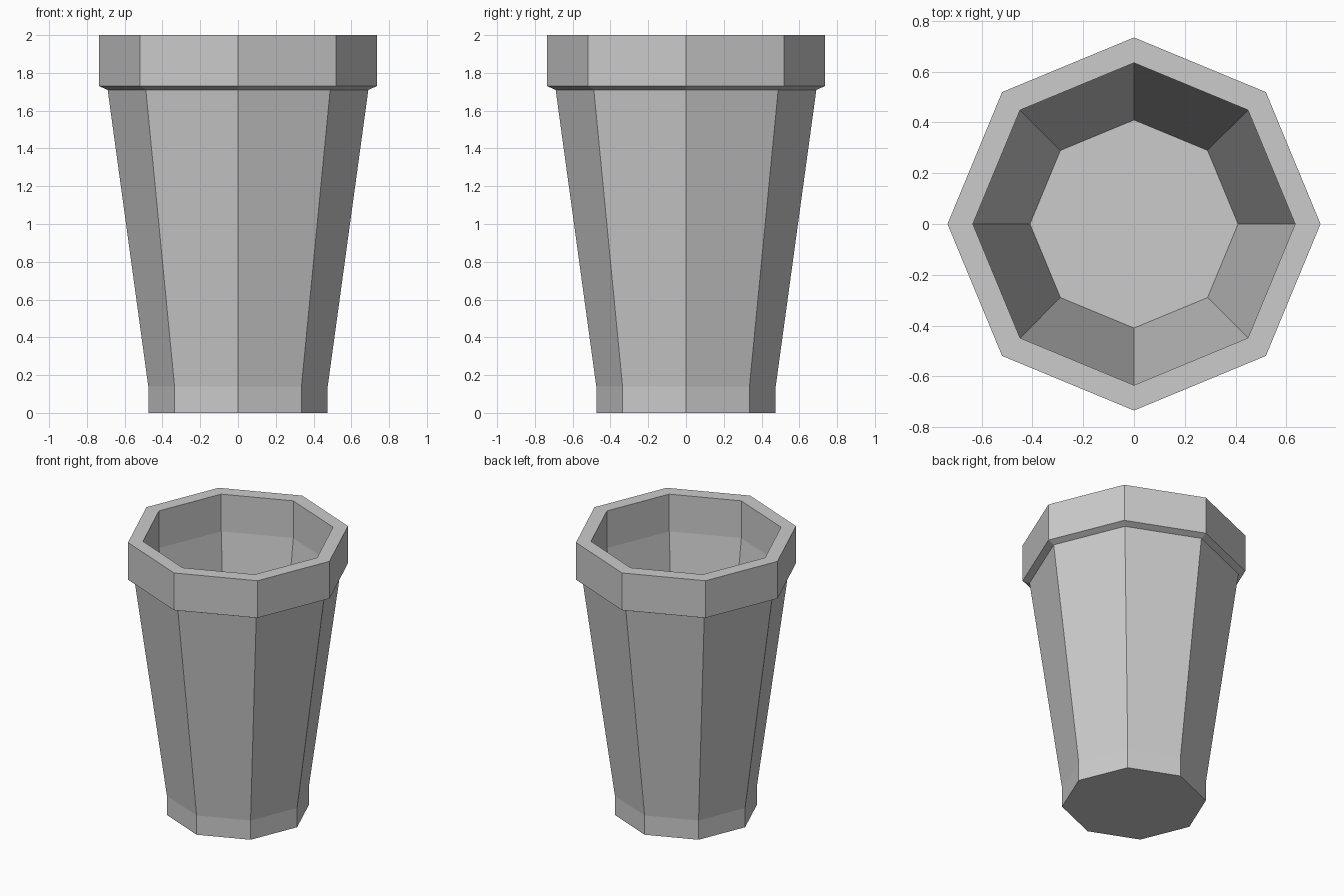
import bpy, bmesh
from math import cos, sin, pi

if "Cube" in bpy.data.objects:
    bpy.data.objects.remove(bpy.data.objects["Cube"])

SIDES = 8
# (radius, height): outside from base to rim, then down the inside to the floor
PROFILE = [(0.475, 0), (0.475, 0.14), (0.69, 1.71), (0.735, 1.73), (0.735, 2.0),
           (0.635, 2.0), (0.635, 1.73), (0.41, 0.14)]


def lathe(name, profile, sides):
    bm = bmesh.new()
    rings = [[bm.verts.new((r * cos(2 * pi * i / sides), r * sin(2 * pi * i / sides), z))
              for i in range(sides)] for r, z in profile]
    for low, high in zip(rings, rings[1:]):
        for i in range(sides):
            j = (i + 1) % sides
            bm.faces.new((low[i], low[j], high[j], high[i]))
    # underside and inner floor
    bm.faces.new(rings[0][::-1])
    bm.faces.new(rings[-1])
    bmesh.ops.recalc_face_normals(bm, faces=bm.faces)
    mesh = bpy.data.meshes.new(name)
    bm.to_mesh(mesh)
    bm.free()
    obj = bpy.data.objects.new(name, mesh)
    bpy.context.collection.objects.link(obj)
    return obj


# Hollow octagonal pot with a thick rim
lathe("octagonal_pot", PROFILE, SIDES)
